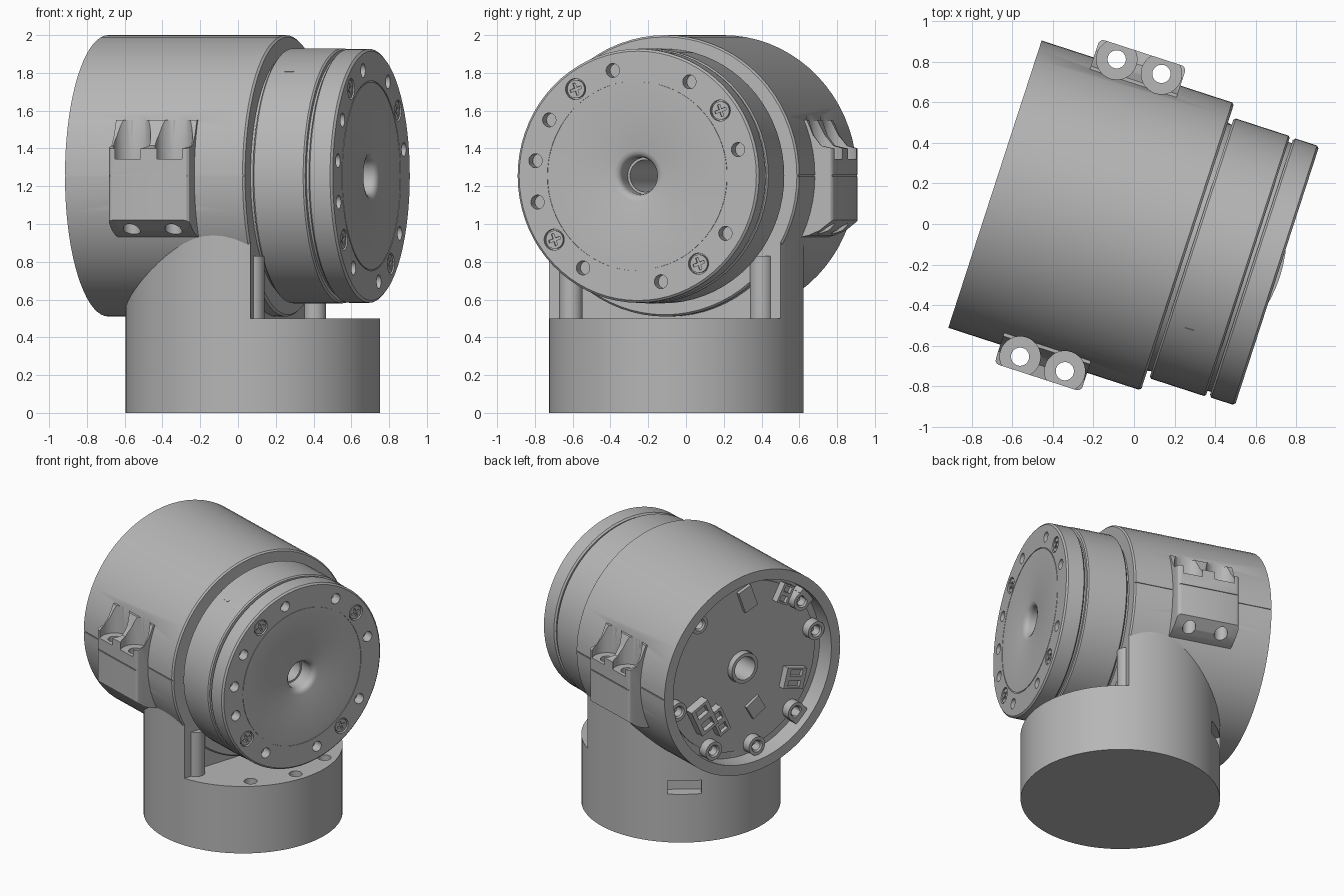
import bpy, bmesh
from math import radians, cos, sin
from mathutils import Matrix, Vector

if "Cube" in bpy.data.objects:
    bpy.data.objects.remove(bpy.data.objects["Cube"], do_unlink=True)

grey = bpy.data.materials.new("machined_grey")
grey.use_nodes = True
grey.diffuse_color = (0.47, 0.47, 0.47, 1)
grey.node_tree.nodes["Principled BSDF"].inputs["Base Color"].default_value = grey.diffuse_color

# Working frame: X runs along the joint axis; everything is turned at the end
AXIS_Z = 1.255
TURN = Matrix.Rotation(radians(-18), 4, 'Z') @ Matrix.Translation((0, -0.025, 0))
TO_X = Matrix.Rotation(radians(90), 4, 'Y')
parts = []


def polar(u, radius, degrees):
    a = radians(degrees)
    return Vector((u, radius * cos(a), AXIS_Z + radius * sin(a)))


def add_cyl(bm, centre, radius, depth, along_x=True, segs=32):
    m = Matrix.Translation(centre) @ (TO_X if along_x else Matrix())
    bmesh.ops.create_cone(bm, cap_ends=True, segments=segs, radius1=radius,
                          radius2=radius, depth=depth, matrix=m)


def add_box(bm, centre, size, rot=None):
    m = Matrix.Translation(centre) @ (rot or Matrix()) @ Matrix.Diagonal((*size, 1))
    bmesh.ops.create_cube(bm, size=1, matrix=m)


def finish(name, bm, keep=True):
    bmesh.ops.recalc_face_normals(bm, faces=bm.faces[:])
    me = bpy.data.meshes.new(name)
    bm.to_mesh(me)
    bm.free()
    ob = bpy.data.objects.new(name, me)
    bpy.context.collection.objects.link(ob)
    me.materials.append(grey)
    if keep:
        parts.append(ob)
    return ob


def lathe(name, profile, centre=(0, 0, AXIS_Z), segs=72):
    """Spin a closed (radius, along-axis) outline about the X direction."""
    bm = bmesh.new()
    c = Vector(centre)
    vs = [bm.verts.new(c + Vector((u, 0, r))) for r, u in profile]
    es = [bm.edges.new((vs[i - 1], vs[i])) for i in range(len(vs))]
    bmesh.ops.spin(bm, geom=vs + es, cent=c, axis=(1, 0, 0), angle=radians(360), steps=segs)
    bmesh.ops.remove_doubles(bm, verts=bm.verts[:], dist=0.0002)
    return finish(name, bm)


def cut(targets, bm):
    tool = finish("cutter", bm, keep=False)
    tool.hide_render = True
    for ob in targets:
        mod = ob.modifiers.new("cut", 'BOOLEAN')
        mod.operation, mod.solver, mod.object = 'DIFFERENCE', 'EXACT', tool
        bpy.context.view_layer.objects.active = ob
        bpy.ops.object.modifier_apply(modifier=mod.name)
    bpy.data.objects.remove(tool, do_unlink=True)


# Base: upright cylinder with a step below the turning rings
bm = bmesh.new()
add_cyl(bm, (0.09, 0, 0.55), 0.675, 1.1, False, 72)
base = finish("base", bm)
bm = bmesh.new()
add_box(bm, (0.786, 0, 1.0), (1, 2, 1))
cut([base], bm)
bm = bmesh.new()
add_box(bm, (0.3, 0, 0.8), (0.16, 1.02, 0.6))
cut([base], bm)

# Ledge screw holes and rear slot
bm = bmesh.new()
for a in (-32, 0, 32):
    r = radians(a)
    add_cyl(bm, (0.09 + 0.59 * cos(r), 0.59 * sin(r), 0.5), 0.045, 0.12, False)
slot = Matrix.Rotation(radians(145), 4, 'Z')
add_box(bm, Vector((0.09, 0, 0.41)) + slot @ Vector((0.66, 0, 0)), (0.14, 0.23, 0.1), slot)
cut([base], bm)

# Corner posts on the step
for side, label in ((1, "left"), (-1, "right")):
    bm = bmesh.new()
    add_cyl(bm, (0.262, side * 0.53, 0.665), 0.062, 0.33, False)
    finish("corner_post_" + label, bm)

# Main housing with a rear cavity and a hollow shaft
housing = lathe("housing", [
    (0.085, -0.63), (0.11, -0.63), (0.11, -0.58), (0.67, -0.58), (0.67, -0.713),
    (0.745, -0.713), (0.745, 0.275), (0.735, 0.286), (0.64, 0.286), (0.64, 0.31), (0.085, 0.31)])

# Clamp lugs on both sides
lugs = []
outline = [(0.62, 0.92), (0.71, 0.94), (0.77, 0.965), (0.842, 1.02), (0.842, 1.40),
           (0.78, 1.415), (0.735, 1.47), (0.70, 1.55), (0.62, 1.55)]
for side, label in ((1, "left"), (-1, "right")):
    bm = bmesh.new()
    face = bm.faces.new([bm.verts.new((-0.443, side * y, z)) for y, z in outline])
    out = bmesh.ops.extrude_face_region(bm, geom=[face])
    bmesh.ops.translate(bm, vec=(0.45, 0, 0),
                        verts=[v for v in out["geom"] if isinstance(v, bmesh.types.BMVert)])
    corners = [e for e in bm.edges if all(abs(v.co.y) > 0.84 for v in e.verts)
               and abs(e.verts[0].co.x - e.verts[1].co.x) < 0.01]
    bmesh.ops.bevel(bm, geom=corners, offset=0.025, segments=3, affect='EDGES', profile=0.5)
    lugs.append(finish("clamp_lug_" + label, bm))

# Lug counterbores, bolt holes and the split line
sites = [(u, s * 0.771) for u in (-0.332, -0.1) for s in (1, -1)]
for radius, low, high in ((0.1, 1.345, 1.8), (0.045, 0.8, 1.5)):
    bm = bmesh.new()
    for u, v in sites:
        add_cyl(bm, (u, v, (low + high) / 2), radius, high - low, False)
    cut([housing] + lugs, bm)
bm = bmesh.new()
for s in (1, -1):
    add_box(bm, (-0.2, s * 0.789, AXIS_Z), (1.2, 0.1, 0.007))
cut([housing], bm)
bm = bmesh.new()
for s in (1, -1):
    add_box(bm, (-0.2, s * 0.886, AXIS_Z), (1.2, 0.1, 0.007))
cut(lugs, bm)

# Turning rings
lathe("middle_ring", [
    (0.085, 0.31), (0.64, 0.307), (0.665, 0.307), (0.675, 0.317), (0.675, 0.59),
    (0.667, 0.599), (0.645, 0.599), (0.645, 0.62), (0.085, 0.62)])
flange = lathe("output_flange", [
    (0.098, 0.617), (0.66, 0.617), (0.672, 0.627), (0.672, 0.739), (0.66, 0.75),
    (0.503, 0.75), (0.503, 0.746), (0.497, 0.746), (0.497, 0.75), (0.135, 0.75),
    (0.115, 0.743), (0.103, 0.73), (0.098, 0.71)])

# Flange bolt holes and cross-head screws
screw_angles = (127, 37, -54, 216)
bm = bmesh.new()
for a in (104, 60, 14, -32, -77, -122, 194, 172, 149):
    add_cyl(bm, polar(0.74, 0.575, a), 0.037, 0.12)
for a in screw_angles:
    add_cyl(bm, polar(0.75, 0.575, a), 0.056, 0.05)
cut([flange], bm)
for i, a in enumerate(screw_angles):
    bm = bmesh.new()
    add_cyl(bm, polar(0.733, 0.575, a), 0.048, 0.024)
    head = finish("flange_screw_%d" % (i + 1), bm)
    for tilt in (20, 110):
        bm = bmesh.new()
        add_box(bm, polar(0.745, 0.575, a), (0.02, 0.066, 0.014),
                Matrix.Rotation(radians(tilt), 4, 'X'))
        cut([head], bm)

# Small pin hole mark on the middle ring
bm = bmesh.new()
add_box(bm, polar(0.42, 0.674, 125), (0.05, 0.012, 0.008), Matrix.Rotation(radians(35), 4, 'X'))
finish("ring_mark", bm)

# Rear cavity: circuit board, wall bosses and screws
board = -0.59
lathe("circuit_board", [(0.115, -0.575), (0.115, board), (0.62, board), (0.62, -0.575)])
for i, a in enumerate((141, 168, 226, 262, 298, 345, 48)):
    lathe("wall_boss_%d" % (i + 1), [
        (0.034, -0.575), (0.034, -0.645), (0.045, -0.655), (0.068, -0.655), (0.068, -0.575)],
        polar(0, 0.6, a), 24)
for i, a in enumerate((141, 226)):
    bm = bmesh.new()
    add_box(bm, polar(-0.615, 0.66, a), (0.08, 0.06, 0.13), Matrix.Rotation(radians(a - 0), 4, 'X'))
    finish("boss_web_%d" % (i + 1), bm)

# Board components: name, v, z, size along v and z, height, tilt
for name, v, z, w, h, tall, tilt in (
        ("large_connector", 0.36, -0.26, 0.15, 0.22, 0.07, -25),
        ("small_connector", 0.22, -0.33, 0.10, 0.20, 0.06, -25),
        ("side_connector", -0.42, -0.19, 0.17, 0.15, 0.05, 15),
        ("upper_connector", -0.34, 0.46, 0.10, 0.14, 0.05, 30),
        ("main_chip", -0.11, -0.33, 0.12, 0.12, 0.02, -30),
        ("top_chip", -0.04, 0.50, 0.11, 0.17, 0.025, -20)):
    rot = Matrix.Rotation(radians(tilt), 4, 'X')
    centre = Vector((board - tall / 2, v, AXIS_Z + z))
    bm = bmesh.new()
    add_box(bm, centre, (tall, w, h), rot)
    ob = finish(name, bm)
    if name.endswith("connector"):
        bm = bmesh.new()
        for s in (-1, 1):
            add_box(bm, centre + rot @ Vector((-tall / 2, 0, s * h / 4)),
                    (tall, w * 0.6, h * 0.3), rot)
        cut([ob], bm)

# Turn everything into place and smooth the round faces
bpy.ops.object.select_all(action='DESELECT')
for ob in parts:
    ob.data.transform(TURN)
    ob.select_set(True)
bpy.context.view_layer.objects.active = parts[0]
bpy.ops.object.shade_smooth_by_angle(angle=radians(30))
